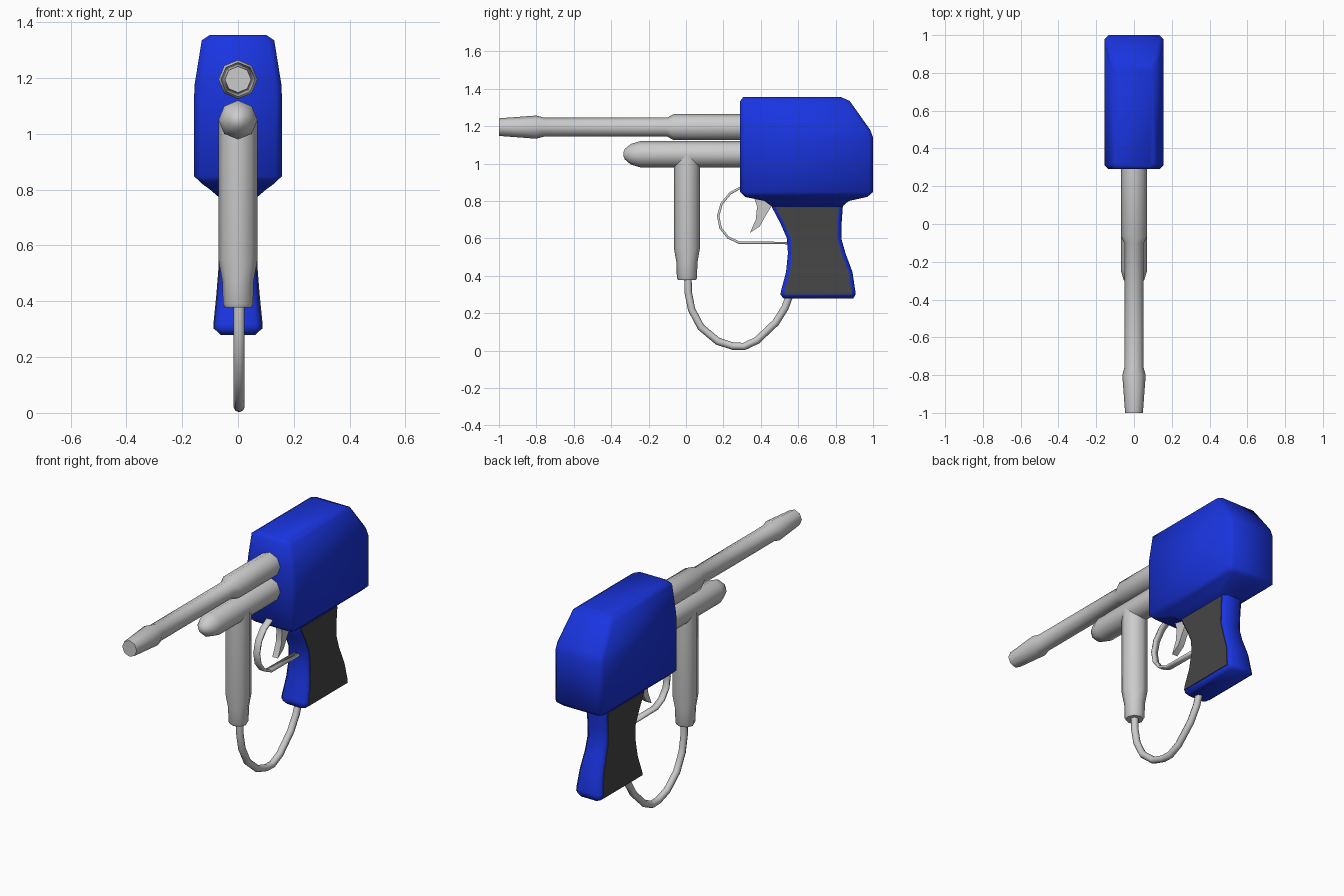
import bpy, bmesh
from math import cos, sin, pi, radians
from mathutils import Vector

if "Cube" in bpy.data.objects:
    bpy.data.objects.remove(bpy.data.objects["Cube"])


def material(name, rgb):
    m = bpy.data.materials.new(name)
    m.diffuse_color = (*rgb, 1)
    m.use_nodes = True
    m.node_tree.nodes["Principled BSDF"].inputs["Base Color"].default_value = m.diffuse_color
    return m


BLUE = material("blue_plastic", (0.01, 0.035, 0.75))
DARK = material("dark_grip", (0.06, 0.06, 0.06))


def finish(name, bm, mat=None, angle=60):
    bmesh.ops.recalc_face_normals(bm, faces=bm.faces)
    me = bpy.data.meshes.new(name)
    bm.to_mesh(me)
    bm.free()
    ob = bpy.data.objects.new(name, me)
    bpy.context.collection.objects.link(ob)
    if mat:
        me.materials.append(mat)
    bpy.ops.object.select_all(action='DESELECT')
    ob.select_set(True)
    bpy.context.view_layer.objects.active = ob
    bpy.ops.object.shade_smooth_by_angle(angle=radians(angle))
    return ob


def loft(name, rings, mat=None, angle=60):
    """Skin a stack of equal-length point rings and cap both ends."""
    bm = bmesh.new()
    vs = [[bm.verts.new(p) for p in r] for r in rings]
    n = len(vs[0])
    for a, b in zip(vs, vs[1:]):
        for i in range(n):
            j = (i + 1) % n
            bm.faces.new((a[i], a[j], b[j], b[i]))
    bm.faces.new(vs[0])
    bm.faces.new(vs[-1])
    return finish(name, bm, mat, angle)


def box_ring(z, hw, y0, y1, c):
    """Horizontal rectangle with cut corners."""
    return [(-hw + c, y0, z), (hw - c, y0, z), (hw, y0 + c, z), (hw, y1 - c, z),
            (hw - c, y1, z), (-hw + c, y1, z), (-hw, y1 - c, z), (-hw, y0 + c, z)]


def tube(name, origin, axis, stations):
    """Eight-sided turned part; stations are (position along axis, radius)."""
    o = Vector(origin)
    u, w = Vector((1, 0, 0)), Vector(axis).cross(Vector((1, 0, 0)))
    rings = [[o + Vector(axis) * t + r * (u * cos(k * pi / 4) + w * sin(k * pi / 4))
              for k in range(8)] for t, r in stations]
    return loft(name, rings)


# Main housing
loft("body", [box_ring(*r) for r in (
    (0.77, 0.065, 0.46, 0.835, 0.02), (0.80, 0.10, 0.42, 0.87, 0.02),
    (0.822, 0.13, 0.315, 0.97, 0.02), (0.848, 0.157, 0.29, 1.0, 0.022),
    (1.14, 0.157, 0.29, 1.0, 0.022), (1.18, 0.155, 0.29, 0.985, 0.022),
    (1.335, 0.13, 0.29, 0.875, 0.022), (1.355, 0.10, 0.305, 0.83, 0.02))], BLUE)

# Handle and its dark side panels: (z, half width, front y, back y)
grip = [(0.30, 0.084, 0.505, 0.907), (0.32, 0.084, 0.508, 0.905),
        (0.42, 0.074, 0.535, 0.89), (0.52, 0.066, 0.545, 0.853),
        (0.60, 0.064, 0.54, 0.83), (0.68, 0.064, 0.505, 0.832), (0.765, 0.065, 0.46, 0.838)]
loft("handle", [box_ring(0.28, 0.062, 0.52, 0.895, 0.015)]
     + [box_ring(*r, 0.02) for r in grip] + [box_ring(0.80, 0.065, 0.45, 0.84, 0.02)], BLUE)
for side, label in ((1, "right"), (-1, "left")):
    loft("grip_panel_" + label, [
        [(side * x, y, z) for x, y in ((hw - 0.01, y0 + 0.021), (hw + 0.004, y0 + 0.021),
                                      (hw + 0.004, y1 - 0.021), (hw - 0.01, y1 - 0.021))]
        for z, hw, y0, y1 in grip], DARK, 40)

# Barrel, lower cylinder and upright feed tube
tube("barrel", (0, 0, 1.195), (0, 1, 0),
     ((-1.0, 0.047), (-0.80, 0.062), (-0.76, 0.051), (-0.10, 0.051), (-0.065, 0.07), (0.32, 0.07)))
tube("lower_cylinder", (0, 0, 1.05), (0, 1, 0),
     ((-0.335, 0.01), (-0.327, 0.028), (-0.295, 0.055), (-0.245, 0.07), (0.32, 0.07)))
tube("feed_tube", (0, 0.005, 0), (0, 0, 1),
     ((0.378, 0.048), (0.39, 0.054), (0.47, 0.056), (0.55, 0.07), (1.05, 0.07)))

# Hose looping from the feed tube to the handle
cu = bpy.data.curves.new("hose", 'CURVE')
cu.dimensions = '3D'
cu.bevel_depth, cu.bevel_resolution, cu.use_fill_caps = 0.02, 2, True
path = ((0.01, 0.40), (0.012, 0.31), (0.03, 0.22), (0.08, 0.125), (0.17, 0.05), (0.25, 0.024),
        (0.31, 0.022), (0.38, 0.055), (0.48, 0.15), (0.53, 0.23), (0.555, 0.30))
sp = cu.splines.new('POLY')
sp.points.add(len(path) - 1)
for p, (y, z) in zip(sp.points, path):
    p.co = (0.004, y, z, 1)
sp.use_smooth = True
bpy.context.collection.objects.link(bpy.data.objects.new("hose", cu))

# Trigger guard: a thin bent strip
bm = bmesh.new()
rows = [[bm.verts.new((x, y, z)) for x in (-0.018, 0.018)] for y, z in (
    (0.32, 0.873), (0.285, 0.868), (0.235, 0.84), (0.19, 0.785), (0.172, 0.72),
    (0.185, 0.655), (0.225, 0.605), (0.285, 0.577), (0.56, 0.575))]
for a, b in zip(rows, rows[1:]):
    bm.faces.new((a[0], a[1], b[1], b[0]))
guard = finish("trigger_guard", bm)
mod = guard.modifiers.new("thickness", 'SOLIDIFY')
mod.thickness, mod.offset = 0.013, 0

# Trigger
prof = ((0.36, 0.83), (0.38, 0.77), (0.373, 0.70), (0.342, 0.63), (0.395, 0.665),
        (0.425, 0.72), (0.465, 0.785), (0.47, 0.83))
loft("trigger", [[(x, y, z) for y, z in prof] for x in (-0.018, 0.018)], None, 40)
